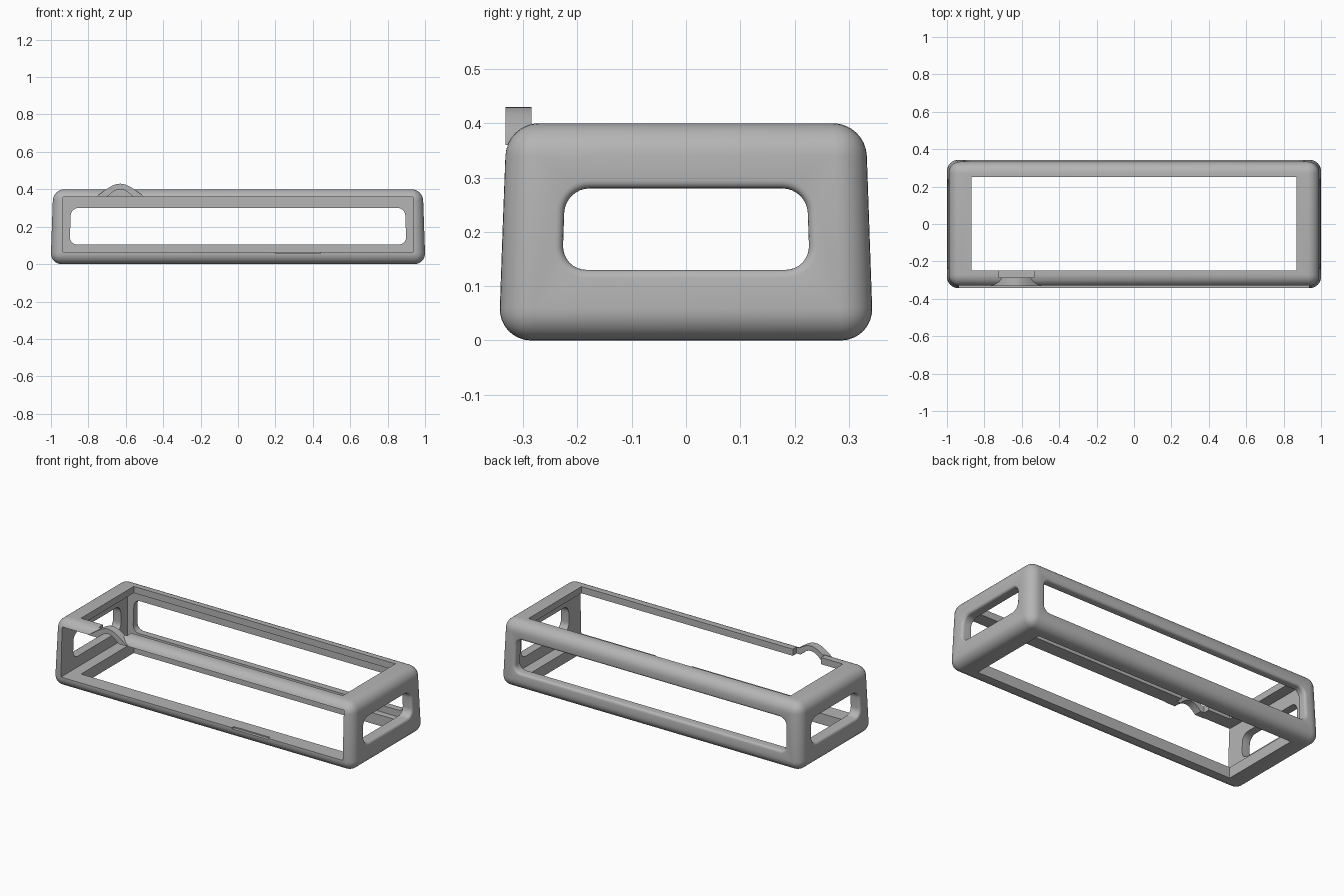
import bpy, bmesh, math
from mathutils import Vector

cube = bpy.data.objects.get("Cube")
if cube:
    bpy.data.objects.remove(cube, do_unlink=True)

mat = bpy.data.materials.new("soft grey")
mat.use_nodes = True
grey = (0.46, 0.46, 0.46, 1)
mat.diffuse_color = grey
mat.node_tree.nodes["Principled BSDF"].inputs["Base Color"].default_value = grey

DRAFT = 0.035  # how much the walls lean in per unit of height


def make(name, bm):
    bmesh.ops.recalc_face_normals(bm, faces=bm.faces)
    mesh = bpy.data.meshes.new(name)
    bm.to_mesh(mesh)
    bm.free()
    mesh.materials.append(mat)
    ob = bpy.data.objects.new(name, mesh)
    bpy.context.collection.objects.link(ob)
    return ob


def box(name, lo, hi):
    bm = bmesh.new()
    bmesh.ops.create_cube(bm, size=1)
    for v in bm.verts:
        v.co = Vector([lo[i] if v.co[i] < 0 else hi[i] for i in range(3)])
    return make(name, bm)


def loft(name, rings):
    bm = bmesh.new()
    loops = [[bm.verts.new(p) for p in ring] for ring in rings]
    for a, b in zip(loops, loops[1:]):
        for i in range(len(a)):
            j = (i + 1) % len(a)
            bm.faces.new((a[i], a[j], b[j], b[i]))
    bm.faces.new(loops[0])
    bm.faces.new(loops[-1])
    return make(name, bm)


def combine(target, tool, operation="DIFFERENCE"):
    mod = target.modifiers.new(tool.name, "BOOLEAN")
    mod.operation = operation
    mod.solver = "EXACT"
    mod.object = tool
    bpy.context.view_layer.objects.active = target
    bpy.ops.object.modifier_apply(modifier=mod.name)
    bpy.data.objects.remove(tool, do_unlink=True)


def window(name, half, z0, z1, radius, surface, inner, place):
    """Rounded window cutter with a softly rolled outer edge."""
    roll = 0.015
    depths = [(inner, 0)]
    for k in range(5):
        a = math.pi / 2 * k / 4
        depths.append((surface - roll + roll * math.sin(a), roll * (1 - math.cos(a))))
    depths.append((surface + 0.1, roll))
    rings = []
    for depth, grow in depths:
        ring = []
        for c, (sx, sz) in enumerate(((1, 1), (-1, 1), (-1, -1), (1, -1))):
            for k in range(9):
                a = math.pi / 2 * (c + k / 8)
                u = sx * (half - radius) + (radius + grow) * math.cos(a)
                z = (z1 - radius if sz > 0 else z0 + radius) + (radius + grow) * math.sin(a)
                u -= sx * DRAFT * (z - z0)
                ring.append(place(u, depth - DRAFT * z, z))
        rings.append(ring)
    return loft(name, rings)


def arch(name, centre, half, base, foot, peak, y0, y1, power):
    """Bell-shaped slab standing on a flat base."""
    pts = [(centre - half, base), (centre + half, base)]
    for k in range(25):
        t = 1 - k / 12
        h = math.cos(t * math.pi / 2) ** power
        pts.append((centre + half * t, foot + (peak - foot) * h))
    return loft(name, [[(x, y, z) for x, z in pts] for y in (y0, y1)])


# Outer body: tapered block with rounded edges
bm = bmesh.new()
bmesh.ops.create_cube(bm, size=1)
for v in bm.verts:
    top = v.co.z > 0
    lean = DRAFT * 0.4 if top else 0
    v.co = Vector((math.copysign(1.002 - lean, v.co.x),
                   math.copysign(0.345 - lean, v.co.y), 0.4 if top else 0))
bmesh.ops.bevel(bm, geom=list(bm.edges), offset=0.06, segments=8, profile=0.5,
                affect="EDGES", clamp_overlap=True)
body = make("frame_body", bm)

# Raised arch on the front top rail
combine(body, arch("arch_outer", -0.63, 0.15, 0.32, 0.355, 0.43, -0.332, -0.285, 1.5), "UNION")

# Inner cavity, open to the front
combine(body, box("cavity", (-0.935, -0.5, 0.065), (0.935, 0.29, 0.36)))

# Large openings through top and bottom
combine(body, box("top_bottom_opening", (-0.868, -0.248, -0.1), (0.868, 0.252, 0.5)))

# Rear window and the two end windows
combine(body, window("rear_window", 0.9, 0.105, 0.3, 0.04, 0.345, 0.2,
                     lambda u, d, z: (u, d, z)))
for side in (-1, 1):
    combine(body, window("end_window", 0.228, 0.13, 0.28, 0.045, 1.002, 0.85,
                         lambda u, d, z: (side * d, u, z)))

# Relief behind the arch, hollow beneath it, and thumb notch in the lower lip
combine(body, box("arch_relief", (-0.722, -0.285, 0.33), (-0.535, -0.2, 0.47)))
combine(body, arch("arch_hollow", -0.63, 0.08, 0.33, 0.35, 0.4, -0.45, -0.25, 1))
combine(body, box("thumb_notch", (0.2, -0.4, 0.058), (0.44, -0.325, 0.08)))

# Smooth rounded surfaces, crisp cut edges
bpy.ops.object.select_all(action="DESELECT")
body.select_set(True)
bpy.context.view_layer.objects.active = body
bpy.ops.object.shade_smooth_by_angle(angle=math.radians(30))
